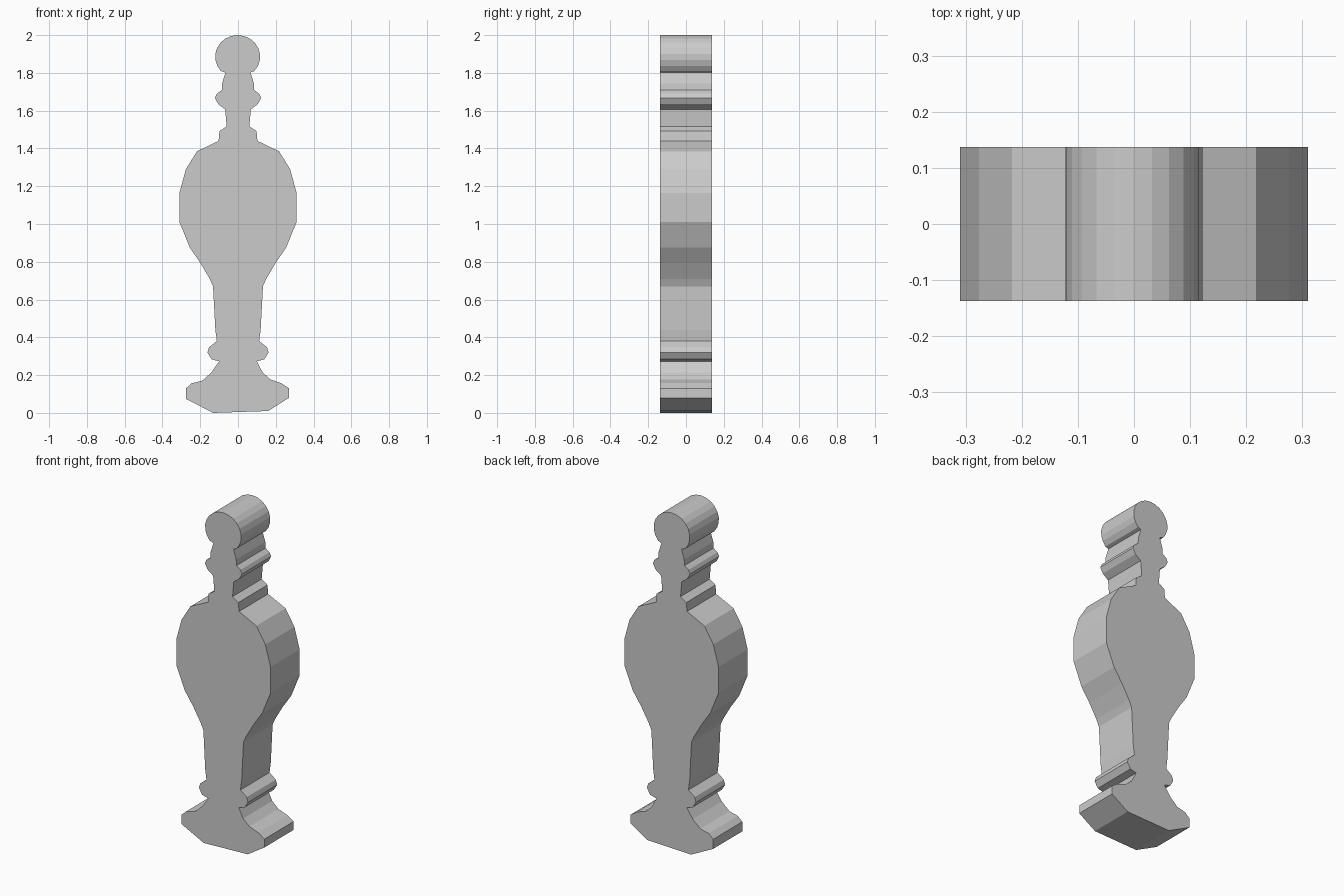
import bpy, bmesh, math

if "Cube" in bpy.data.objects:
    bpy.data.objects.remove(bpy.data.objects["Cube"])

HALF_DEPTH = 0.137

# Foot contours, slightly different on each side (x, z), going up
foot_right = [(0.16, 0.01), (0.27, 0.08), (0.27, 0.13), (0.23, 0.157), (0.17, 0.178), (0.13, 0.215)]
foot_left = [(-0.13, 0.0), (-0.275, 0.073), (-0.275, 0.13), (-0.245, 0.157), (-0.19, 0.17), (-0.14, 0.215)]

# Half contours shared by both sides: ring, stem, bulb, collar, neck
lower_ring = [(0.10, 0.273), (0.14, 0.284), (0.162, 0.32), (0.153, 0.348), (0.112, 0.38)]
stem = [(0.12, 0.44), (0.132, 0.67), (0.15, 0.71)]
bulb = [(0.20, 0.795), (0.255, 0.875), (0.31, 1.01), (0.31, 1.165), (0.276, 1.29), (0.217, 1.385)]
collar = [(0.103, 1.44), (0.098, 1.492), (0.06, 1.517)]
neck = [(0.068, 1.607), (0.105, 1.635), (0.122, 1.668), (0.112, 1.69), (0.086, 1.709),
        (0.084, 1.745), (0.066, 1.802)]
half = lower_ring + stem + bulb + collar + neck

# Round head as a faceted arc
STEPS = 16
head = []
for i in range(STEPS + 1):
    a = math.radians(-42 + 264 * i / STEPS)
    head.append((-0.002 + 0.119 * math.cos(a), 1.886 + 0.114 * math.sin(a)))

mirrored = [(-x, z) for x, z in reversed(half)]
outline = foot_right + half + head + mirrored + foot_left[::-1]


def extruded_plate(name, points, half_depth):
    bm = bmesh.new()
    face = bm.faces.new([bm.verts.new((x, -half_depth, z)) for x, z in points])
    res = bmesh.ops.extrude_face_region(bm, geom=[face], use_keep_orig=True)
    moved = [v for v in res["geom"] if isinstance(v, bmesh.types.BMVert)]
    bmesh.ops.translate(bm, verts=moved, vec=(0, 2 * half_depth, 0))
    bmesh.ops.recalc_face_normals(bm, faces=bm.faces)
    mesh = bpy.data.meshes.new(name)
    bm.to_mesh(mesh)
    bm.free()
    obj = bpy.data.objects.new(name, mesh)
    bpy.context.collection.objects.link(obj)
    return obj


# Flat baluster
extruded_plate("baluster", outline, HALF_DEPTH)
